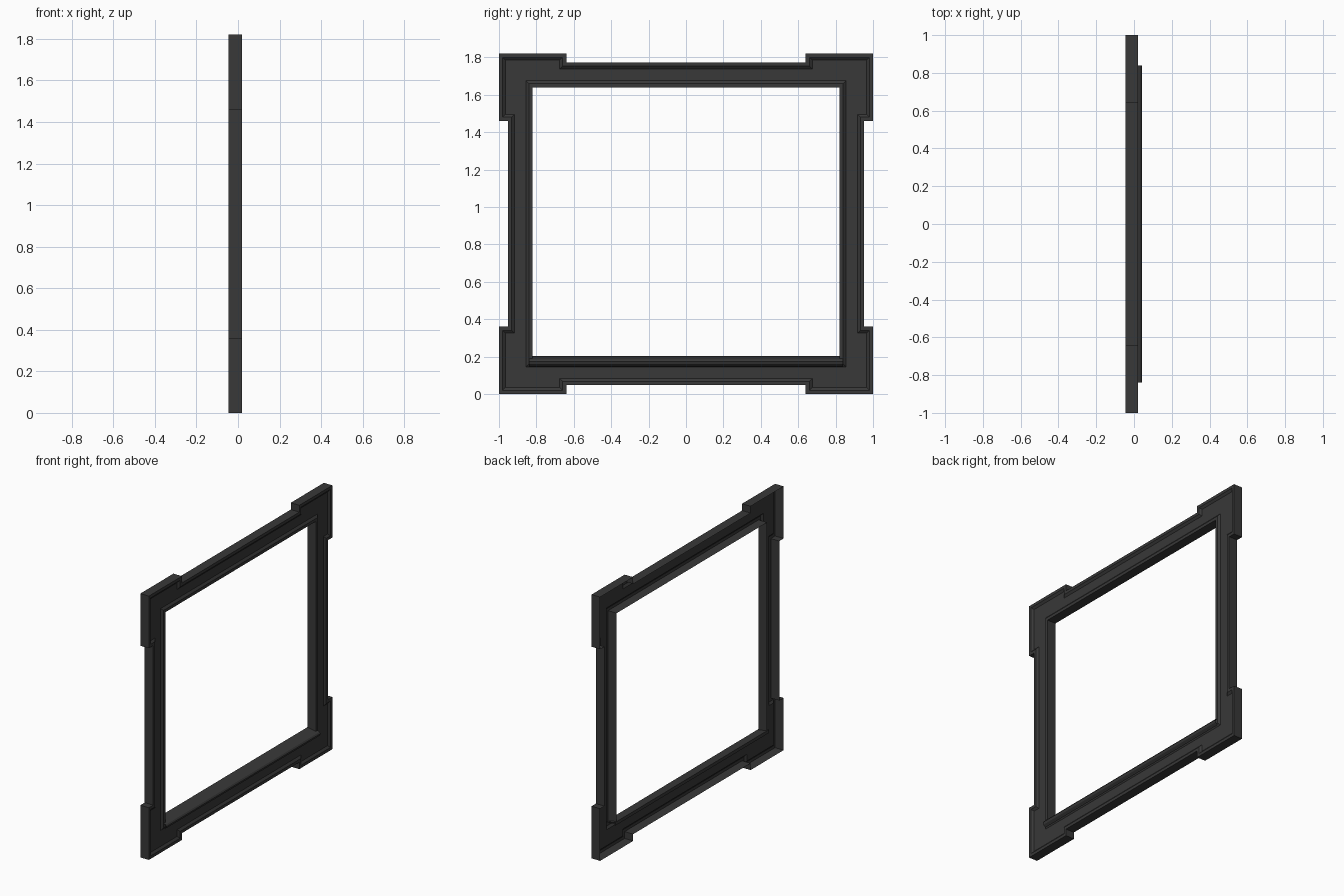
import bpy
import bmesh

if "Cube" in bpy.data.objects:
    bpy.data.objects.remove(bpy.data.objects["Cube"], do_unlink=True)

# Single dark grey finish
grey = bpy.data.materials.new("charcoal")
grey.use_nodes = True
colour = (0.04, 0.04, 0.04, 1)
grey.diffuse_color = colour
grey.node_tree.nodes["Principled BSDF"].inputs["Base Color"].default_value = colour

MID_Z = 0.91          # height of the frame centre
FRONT, PANEL, BACK = 0.02, 0.008, -0.045
QUADRANTS = [(1, 1), (-1, 1), (-1, -1), (1, -1)]


def make_object(name, bm):
    mesh = bpy.data.meshes.new(name)
    bm.to_mesh(mesh)
    bm.free()
    mesh.materials.append(grey)
    obj = bpy.data.objects.new(name, mesh)
    bpy.context.collection.objects.link(obj)


def ring(bm, quarter, x):
    """Mirror one quarter outline into a closed ring of vertices."""
    verts = []
    for sy, sz in QUADRANTS:
        points = quarter if sy * sz > 0 else quarter[::-1]
        verts += [bm.verts.new((x, sy * y, MID_Z + sz * z)) for y, z in points]
    return verts


def outer_ring(bm, d, x):
    """Outline with projecting corner blocks, inset by d."""
    return ring(bm, [(0.953 - d, 0.55 + d), (1 - d, 0.55 + d), (1 - d, 0.91 - d),
                     (0.64 + d, 0.91 - d), (0.64 + d, 0.863 - d)], x)


def inner_ring(bm, e, x):
    """Opening outline, enlarged by e."""
    return ring(bm, [(0.82 + e, 0.73 + e)], x)


def bridge_all(bm, rings):
    for a, b in zip(rings, rings[1:]):
        for i in range(len(a)):
            j = (i + 1) % len(a)
            bm.faces.new((a[i], a[j], b[j], b[i]))


# Frame: shell open at the back, with a recessed panel between two raised rims
bm = bmesh.new()
outer = [outer_ring(bm, d, x) for d, x in
         ((0, BACK), (0, FRONT), (0.02, FRONT), (0.035, PANEL))]
inner = [inner_ring(bm, e, x) for e, x in
         ((0.035, PANEL), (0.02, FRONT), (0, FRONT), (0, BACK))]
bridge_all(bm, outer)
bridge_all(bm, inner)

# Flat panel joining the notched outline to the opening
edge, hole = outer[-1], inner[0]
for q in range(4):
    block = edge[q * 5:q * 5 + 5]
    bm.faces.new(block + [hole[q]])
    bm.faces.new((block[-1], edge[(q * 5 + 5) % 20], hole[(q + 1) % 4], hole[q]))
make_object("window_frame", bm)

# Sloping sill with a rounded nose: open strip along the bottom of the opening
bm = bmesh.new()
profile = [(-0.045, 0.18), (-0.045, 0.203), (0.02, 0.191), (0.035, 0.185),
           (0.042, 0.175), (0.037, 0.16), (0.02, 0.147)]
rows = [[bm.verts.new((x, y, z)) for y in (-0.84, 0.84)] for x, z in profile]
for a, b in zip(rows, rows[1:]):
    bm.faces.new((a[0], b[0], b[1], a[1]))
make_object("window_sill", bm)
